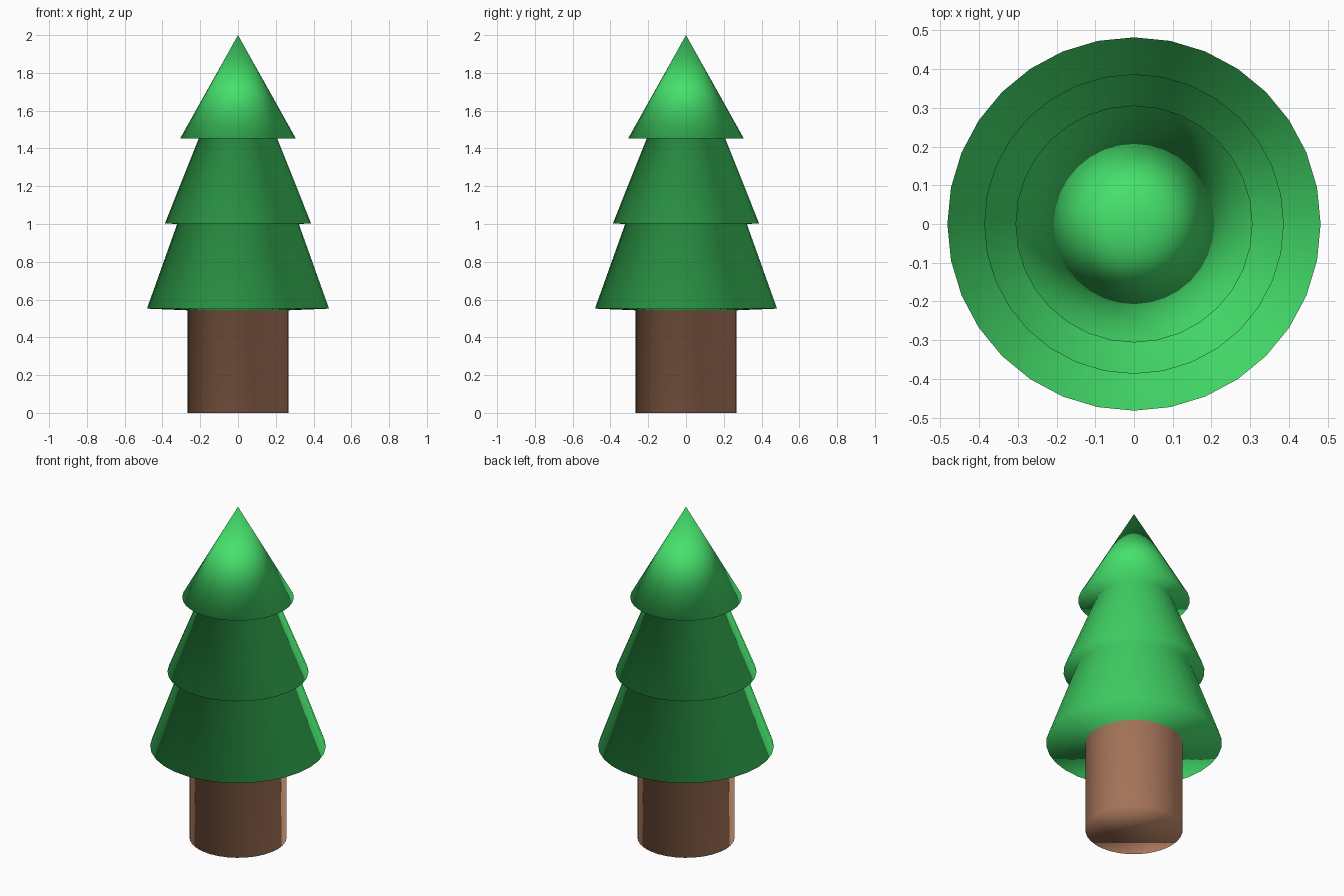
import bpy, bmesh
from math import cos, sin, tau

if "Cube" in bpy.data.objects:
    bpy.data.objects.remove(bpy.data.objects["Cube"])

SIDES = 32


def material(name, color):
    m = bpy.data.materials.new(name)
    m.diffuse_color = color
    m.use_nodes = True
    m.node_tree.nodes["Principled BSDF"].inputs["Base Color"].default_value = m.diffuse_color
    return m


# Profile (radius, z) from the foot of the trunk up to the last tier's rim
profile = [
    (0.267, 0.0), (0.267, 0.543),    # trunk
    (0.482, 0.552), (0.322, 1.0),    # bottom tier
    (0.387, 1.003), (0.208, 1.452),  # middle tier
    (0.306, 1.453),                  # rim of top tier
]

bm = bmesh.new()
rings = [[bm.verts.new((r * cos(tau * i / SIDES), r * sin(tau * i / SIDES), z))
          for i in range(SIDES)] for r, z in profile]

# Trunk base
base = bm.faces.new(rings[0][::-1])
base.material_index = 1

# Trunk wall, undersides and sloping tiers
for k in range(len(rings) - 1):
    lower, upper = rings[k], rings[k + 1]
    for i in range(SIDES):
        j = (i + 1) % SIDES
        f = bm.faces.new((lower[i], lower[j], upper[j], upper[i]))
        f.material_index = 1 if k == 0 else 0

# Pointed tip
apex = bm.verts.new((0, 0, 2.0))
for i in range(SIDES):
    bm.faces.new((rings[-1][i], rings[-1][(i + 1) % SIDES], apex))

# Fully smooth shading, shared across the rims
for f in bm.faces:
    f.smooth = True

mesh = bpy.data.meshes.new("pine_tree")
bm.to_mesh(mesh)
bm.free()
mesh.materials.append(material("needles", (0.06, 0.75, 0.15, 1)))
mesh.materials.append(material("bark", (0.60, 0.28, 0.16, 1)))
tree = bpy.data.objects.new("pine_tree", mesh)
bpy.context.collection.objects.link(tree)
